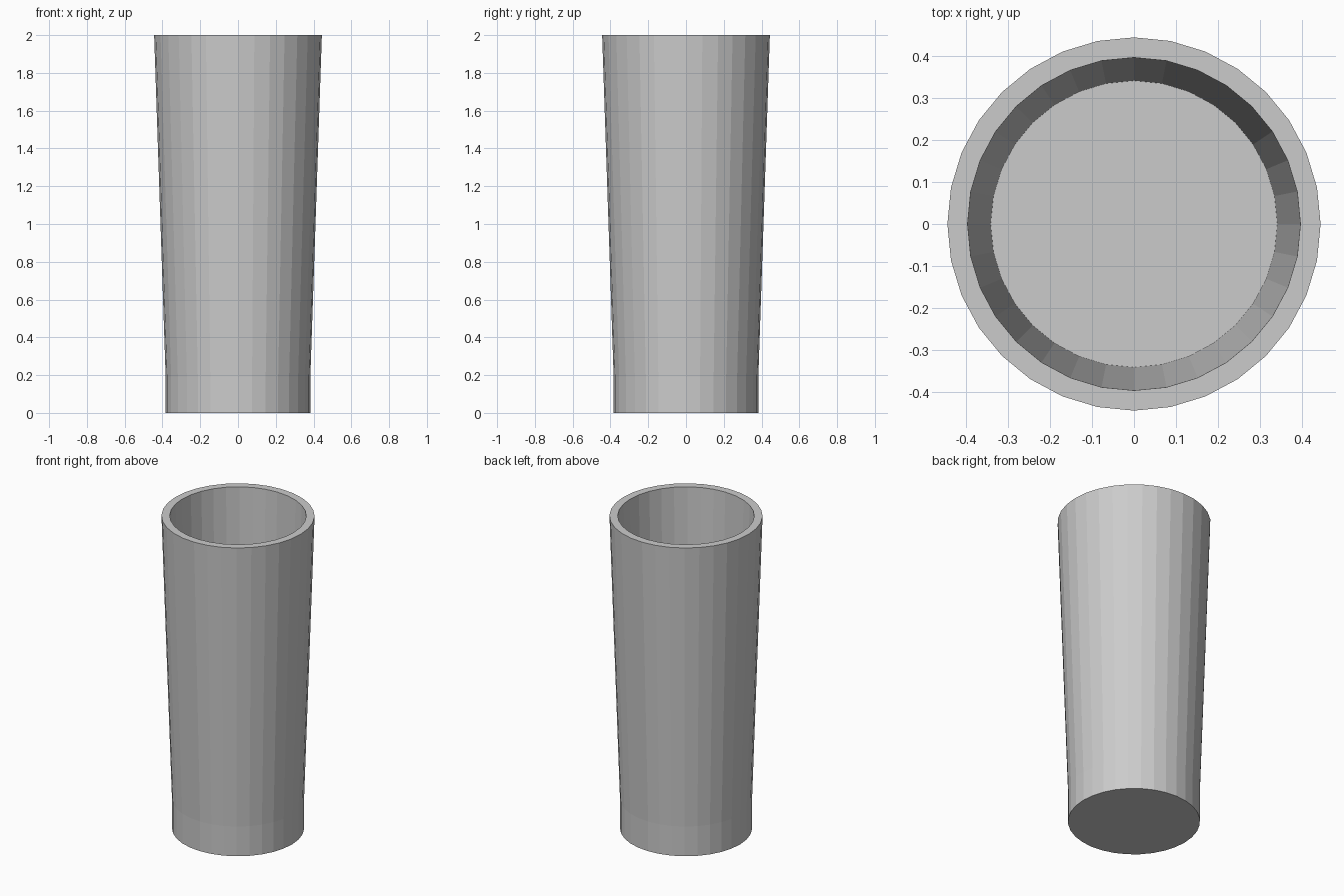
import bpy, bmesh
from math import cos, sin, tau

if "Cube" in bpy.data.objects:
    bpy.data.objects.remove(bpy.data.objects["Cube"])

SIDES = 32
# (radius, height): outer base, straight foot, rim, inner rim, inner floor
PROFILE = [(0.383, 0.0), (0.383, 0.19), (0.444, 2.0), (0.396, 2.0), (0.341, 0.19)]

bm = bmesh.new()
rings = [[bm.verts.new((r * cos(tau * i / SIDES), r * sin(tau * i / SIDES), z))
          for i in range(SIDES)] for r, z in PROFILE]

# Walls and rim
for a, b in zip(rings, rings[1:]):
    for i in range(SIDES):
        j = (i + 1) % SIDES
        bm.faces.new((a[i], a[j], b[j], b[i]))

# Underside and inner floor
bm.faces.new(rings[0][::-1])
bm.faces.new(rings[-1])

mesh = bpy.data.meshes.new("tumbler")
bm.to_mesh(mesh)
bm.free()
bpy.context.collection.objects.link(bpy.data.objects.new("tumbler", mesh))
